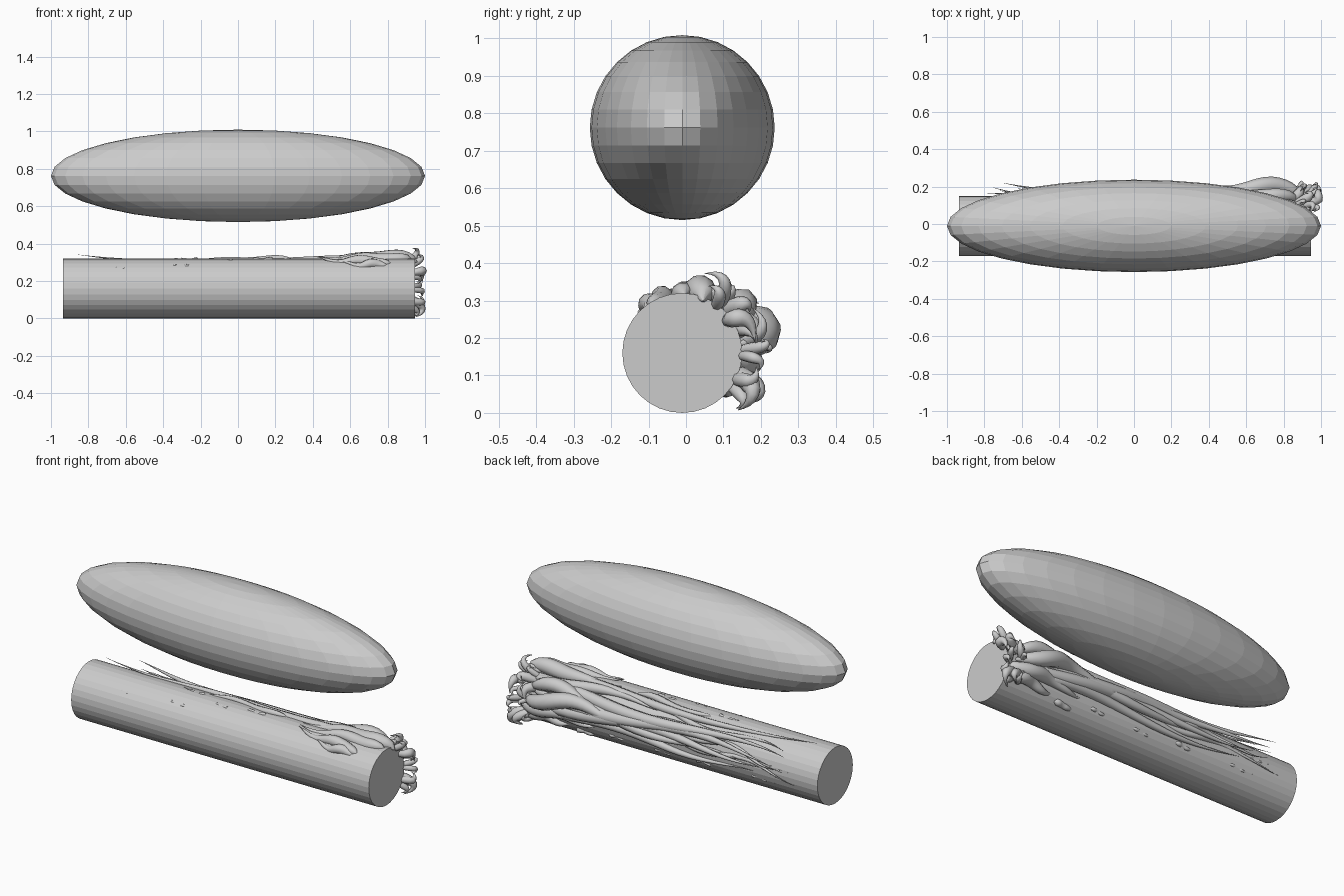
import bpy, math, random
from mathutils import Vector

random.seed(4)
CY, CZ, R = -0.01, 0.16, 0.158


def on_log(x, deg, r):
    a = math.radians(deg)   # 0 = back, 90 = top
    return Vector((x, CY + r * math.cos(a), CZ + r * math.sin(a)))


def tubes(name, paths, sides=3):
    # tapered tubes from lists of (point, radius)
    cu = bpy.data.curves.new(name, 'CURVE')
    cu.dimensions = '3D'
    cu.bevel_depth = 1.0
    cu.bevel_resolution = sides - 1
    for path in paths:
        sp = cu.splines.new('POLY')
        sp.points.add(len(path) - 1)
        for p, (co, rad) in zip(sp.points, path):
            p.co = (*co, 1)
            p.radius = max(rad, 0.0004)
    ob = bpy.data.objects.new(name, cu)
    bpy.context.collection.objects.link(ob)
    bpy.context.view_layer.objects.active = ob
    bpy.ops.object.select_all(action='DESELECT')
    ob.select_set(True)
    bpy.ops.object.convert(target='MESH')


def strand(x0, x1, a0, a1, rad, lift, tip, amp=7, phase=0.0, n=22):
    # flows along the log, swelling early and tapering to a lifted tip
    out = []
    for i in range(n):
        t = i / (n - 1)
        w = math.sin(math.pi * t ** 0.55)
        a = a0 + (a1 - a0) * t + amp * math.sin(8 * t + phase)
        r = R - 0.008 + lift * w + tip * t ** 5 + 0.006 * math.sin(13 * t + phase)
        out.append((on_log(x0 + (x1 - x0) * t, a, r), rad * w))
    return out


# floating ellipsoid
bpy.ops.mesh.primitive_uv_sphere_add(segments=32, ring_count=16, radius=1,
                                     location=(0, CY, 0.762))
bpy.context.object.name = "ellipsoid"
bpy.context.object.scale = (1.0, 0.247, 0.247)

# log
bpy.ops.mesh.primitive_cylinder_add(vertices=32, radius=R + 0.002, depth=1.88,
                                    location=(0.005, CY, CZ),
                                    rotation=(0, math.pi / 2, 0))
bpy.context.object.name = "log"

# long flowing strands: x0, x1, angle0, angle1, radius, lift, tip
rows = [
    (0.92, -0.86, 62, 68, .026, .010, .035),
    (0.92, -0.76, 40, 32, .036, .030, .090),
    (0.90, -0.70, 22, 24, .036, .030, .090),
    (0.90, -0.62, 8, 14, .034, .028, .060),
    (0.88, -0.55, -6, -8, .028, .015, .030),
    (0.88, -0.45, 30, 2, .030, .035, .020),
    (0.80, -0.20, 15, 38, .030, .030, .020),
    (0.92, 0.10, 52, 58, .034, .020, .020),
    (0.90, 0.22, 14, 22, .045, .072, .020),
    (0.88, 0.28, 36, 26, .040, .055, .020),
    (0.30, -0.35, 72, 78, .020, .010, .010),
    (0.05, -0.70, 50, 46, .018, .010, .030),
    (0.00, -0.80, 12, -2, .016, .008, .030),
    (-0.10, -0.72, 28, 14, .016, .010, .050),
]
tubes("long_strands", [strand(*r, phase=i * 1.3) for i, r in enumerate(rows)])

# broad locks over the top near the right end
locks = [
    (0.96, 0.40, 68, 78, .045, .020, .01),
    (0.93, 0.42, 84, 98, .036, .008, .02),
    (0.82, 0.42, 118, 106, .032, .004, .02),
    (0.80, 0.55, 128, 122, .026, .006, .01),
    (0.94, 0.45, -4, -14, .040, .022, .01),
    (0.92, 0.62, -22, -30, .036, .012, .01),
]
tubes("broad_locks", [strand(*r, amp=4, phase=i) for i, r in enumerate(locks)], 4)

# sharp curls crowding the right end
curls = []
for i in range(20):
    a0 = random.uniform(-38, 62)
    x0 = random.uniform(0.82, 0.92)
    swing = random.uniform(-28, 28)
    rise = random.uniform(0.03, 0.085)
    reach = random.uniform(0.03, 0.13)
    rad = random.uniform(0.014, 0.028)
    path = []
    for k in range(12):
        t = k / 11
        p = on_log(min(0.985, x0 + reach * math.sin(2.4 * t)), a0 + swing * t * t,
                   R - 0.02 + rise * math.sin(2.2 * t) + 0.02 * t)
        path.append((p, rad * math.sin(math.pi * t ** 0.6)))
    curls.append(path)
tubes("end_curls", curls)

# small half-buried slivers scattered on the back and top
flakes = [
    (0.62, 0.46, -40, -42, .020, .004, 0), (0.40, 0.26, -26, -28, .012, .004, 0),
    (0.12, -0.04, -30, -32, .010, .003, 0), (-0.15, -0.30, -24, -26, .014, .003, 0),
    (-0.50, -0.66, -22, -24, .009, .003, .01), (-0.62, -0.75, 10, 8, .009, .003, .01),
    (0.20, 0.02, 92, 95, .012, .004, 0), (-0.20, -0.36, 84, 86, .011, .003, 0),
    (-0.02, -0.15, 104, 104, .009, .003, 0), (0.45, 0.28, 60, 62, .012, .004, 0),
    (-0.25, -0.40, 128, 128, .009, .002, 0), (-0.60, -0.68, 135, 135, .008, .001, 0),
]
tubes("surface_flakes", [strand(*f, amp=1, n=9) for f in flakes])
